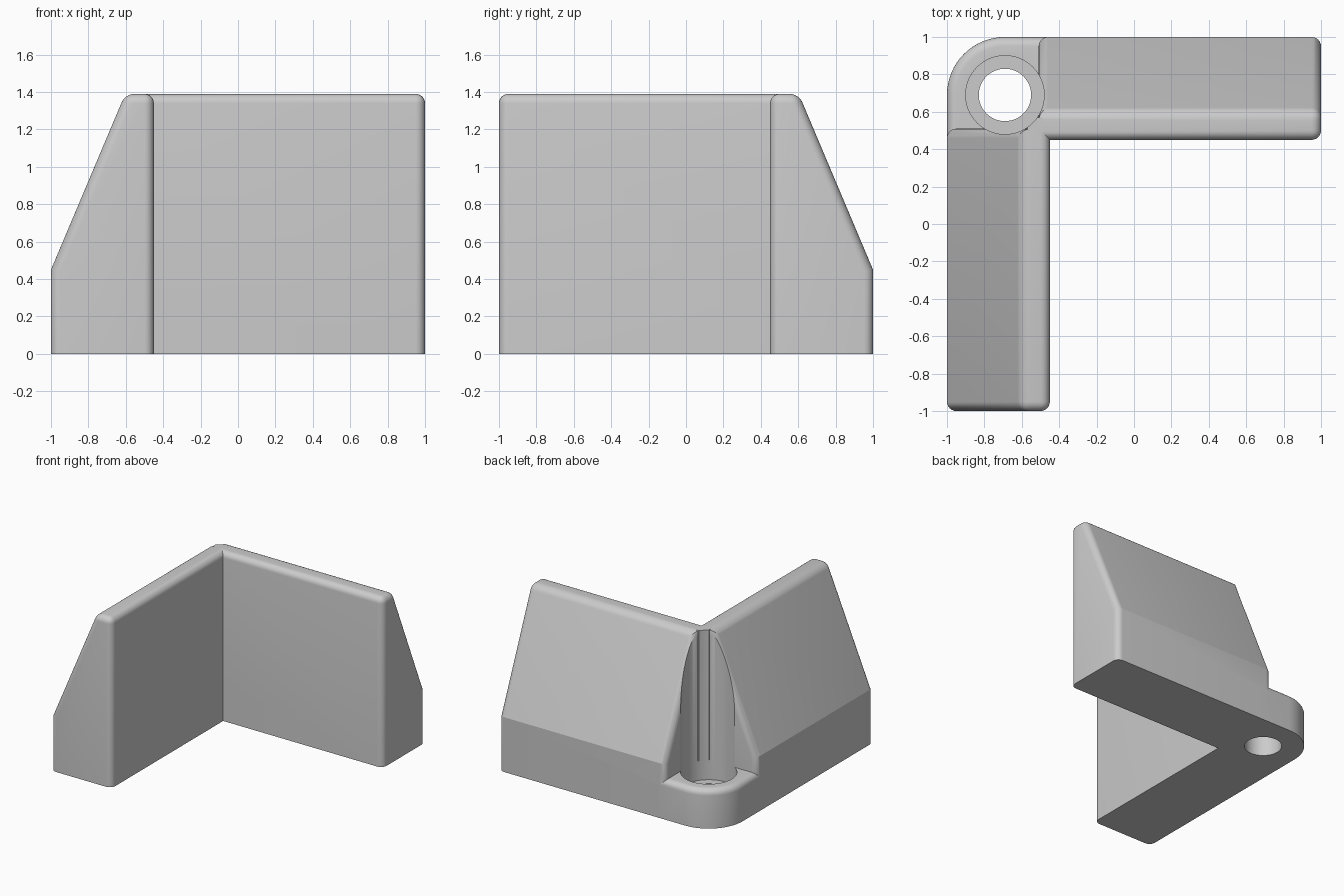
import bpy, bmesh, math
from mathutils import Vector

if "Cube" in bpy.data.objects:
    bpy.data.objects.remove(bpy.data.objects["Cube"])

TOP, PAD, FLOOR, R = 1.39, 0.32, 0.16, 0.05
SCREW = (-0.69, 0.69)

grey = bpy.data.materials.new("plain_grey")
grey.use_nodes = True
colour = (0.6, 0.6, 0.6, 1)
grey.diffuse_color = colour
grey.node_tree.nodes["Principled BSDF"].inputs["Base Color"].default_value = colour


def to_object(name, bm):
    bmesh.ops.recalc_face_normals(bm, faces=bm.faces)
    mesh = bpy.data.meshes.new(name)
    bm.to_mesh(mesh)
    bm.free()
    mesh.materials.append(grey)
    obj = bpy.data.objects.new(name, mesh)
    bpy.context.collection.objects.link(obj)
    return obj


def prism(points, direction):
    bm = bmesh.new()
    face = bm.faces.new([bm.verts.new(p) for p in points])
    ext = bmesh.ops.extrude_face_region(bm, geom=[face])
    moved = [v for v in ext["geom"] if isinstance(v, bmesh.types.BMVert)]
    bmesh.ops.translate(bm, verts=moved, vec=direction)
    bmesh.ops.recalc_face_normals(bm, faces=bm.faces)
    return bm


def round_edges(bm, rule):
    edges = [e for e in bm.edges if rule(*[v.co for v in e.verts])]
    bmesh.ops.bevel(bm, geom=edges, offset=R, segments=6, profile=0.5,
                    affect='EDGES', clamp_overlap=True)


def near(a, b):
    return abs(a - b) < 1e-4


# Sloped wall arms: one along the side, one reflected along the back
def arm(name, reflect):
    start, end = -1, 0.51
    profile = [(-1, 0), (-1, 0.45), (-0.603, TOP), (-0.45, TOP), (-0.45, 0)]
    bm = prism([(x, start, z) for x, z in profile], (0, end - start, 0))

    def rule(a, b):
        if near(a.z, 0) and near(b.z, 0):
            return False
        if near(a.y, b.y):
            outer = max(a.x, b.x) < -0.6
            return near(a.y, start) or outer
        return near(a.z, TOP)

    round_edges(bm, rule)
    if reflect:
        for v in bm.verts:
            v.co = Vector((-v.co.y, -v.co.x, v.co.z))
    return to_object(name, bm)


# Low rounded corner pad
def corner_pad():
    arc = [math.pi / 2 * (1 + i / 16) for i in range(17)]
    outline = [(SCREW[0] + 0.31 * math.cos(a), SCREW[1] + 0.31 * math.sin(a), 0)
               for a in arc]
    outline += [(-1, 0.45, 0), (-0.45, 0.45, 0), (-0.45, 1, 0)]
    bm = prism(outline, (0, 0, PAD))

    def rule(a, b):
        inner = (near(a.x, -0.45) and near(b.x, -0.45)) or (near(a.y, 0.45) and near(b.y, 0.45))
        return near(a.z, PAD) and near(b.z, PAD) and not inner

    round_edges(bm, rule)
    return to_object("corner_pad", bm)


# Filler behind the screw channel, where the arms meet
def corner_filler():
    lo, hi = 0.49, 0.57
    return to_object("corner_filler", prism(
        [(-hi, lo, 0.1), (-lo, lo, 0.1), (-lo, hi, 0.1), (-hi, hi, 0.1)], (0, 0, TOP - 0.1)))


def cylinder(name, radius, bottom, top):
    ring = [math.tau * i / 64 for i in range(64)]
    return to_object(name, prism(
        [(SCREW[0] + radius * math.cos(a), SCREW[1] + radius * math.sin(a), bottom)
         for a in ring], (0, 0, top - bottom)))


def combine(target, other, operation):
    other.hide_render = True
    mod = target.modifiers.new(operation, 'BOOLEAN')
    mod.operation, mod.solver, mod.object = operation, 'EXACT', other
    bpy.context.view_layer.objects.active = target
    bpy.ops.object.modifier_apply(modifier=mod.name)
    bpy.data.objects.remove(other)


# Join the parts, then cut the screw channel and through hole
body = arm("corner_bracket", False)
for part in (arm("back_arm", True), corner_pad(), corner_filler()):
    combine(body, part, 'UNION')
combine(body, cylinder("screw_channel", 0.21, FLOOR, 2), 'DIFFERENCE')
combine(body, cylinder("screw_hole", 0.14, -1, 1), 'DIFFERENCE')

bpy.ops.object.select_all(action='DESELECT')
body.select_set(True)
bpy.context.view_layer.objects.active = body
bpy.ops.object.shade_smooth_by_angle(angle=math.radians(20))
